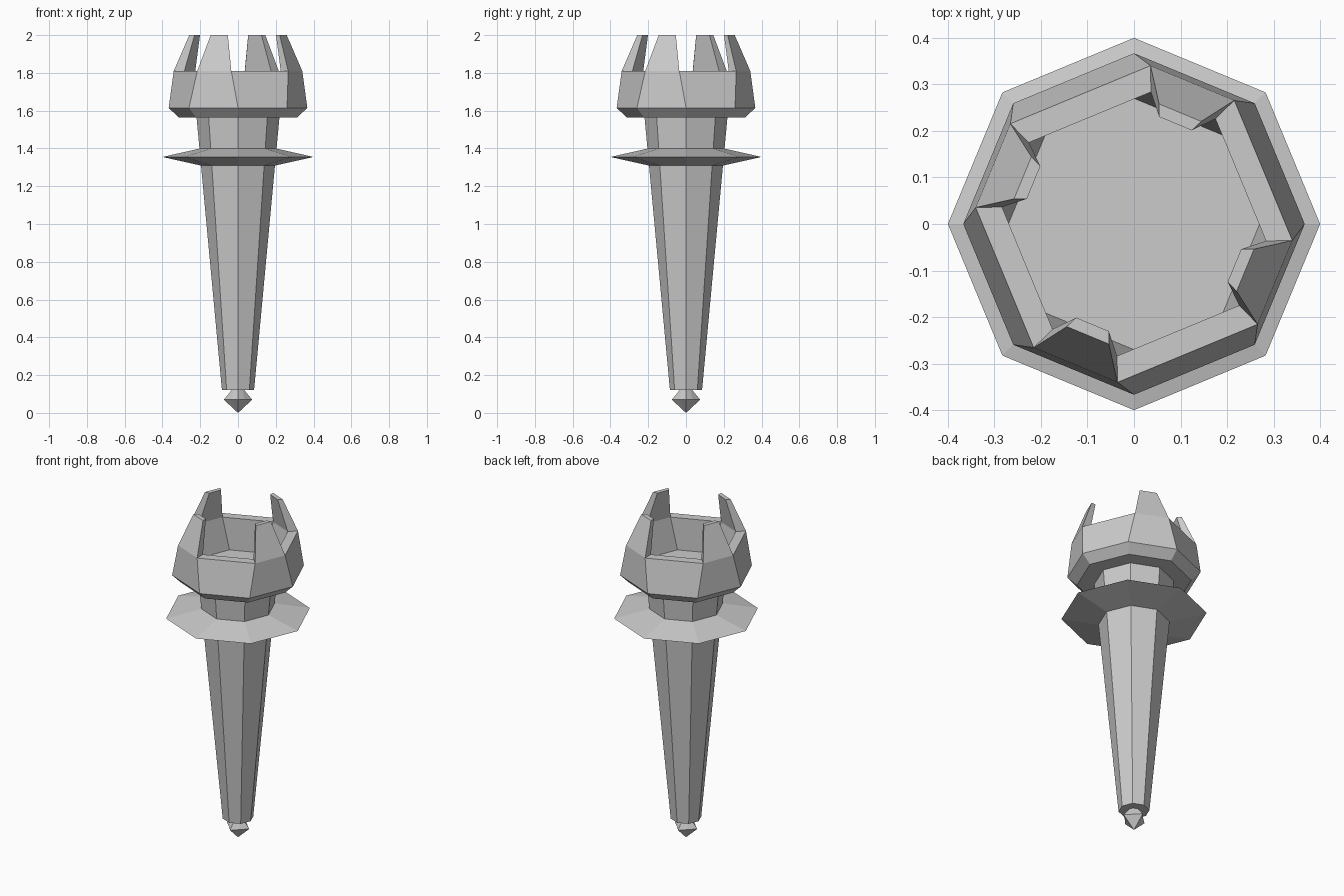
import bpy, bmesh
from math import pi, sin, cos
from mathutils import Vector

cube = bpy.data.objects.get("Cube")
if cube:
    bpy.data.objects.remove(cube, do_unlink=True)

grey = bpy.data.materials.new("plain grey")
grey.use_nodes = True
grey.diffuse_color = (0.6, 0.6, 0.6, 1)
grey.node_tree.nodes["Principled BSDF"].inputs["Base Color"].default_value = (0.6, 0.6, 0.6, 1)


def octagon(r, z, diagonal=None):
    """Eight points with corners on the axes; the diagonal corners may differ."""
    radii = (r, diagonal or r)
    return [Vector((radii[i % 2] * cos(i * pi / 4), radii[i % 2] * sin(i * pi / 4), z))
            for i in range(8)]


def from_prong_frame(k, out, side, z):
    """Point given by its distance outwards and sideways from prong k's centre line."""
    a = pi / 8 + pi / 4 + k * pi / 2
    return Vector((out * cos(a) - side * sin(a), out * sin(a) + side * cos(a), z))


def rim_ring(out, side, z):
    """Octagon with alternating short and long sides; prongs stand on the short ones."""
    pts = [from_prong_frame(k, out, s * side, z) for k in range(4) for s in (-1, 1)]
    return pts[-1:] + pts[:-1]


def loft(rings, cap=True, closed=False):
    bm = bmesh.new()
    loops = [[bm.verts.new(p) for p in ring] for ring in rings]
    pairs = list(zip(loops, loops[1:]))
    if closed:
        pairs.append((loops[-1], loops[0]))
    bands = [[bm.faces.new((a[i], a[(i + 1) % 8], b[(i + 1) % 8], b[i])) for i in range(8)]
             for a, b in pairs]
    if cap and not closed:
        bm.faces.new(loops[0][::-1])
        bm.faces.new(loops[-1])
    return bm, bands


def finish(name, bm):
    bmesh.ops.remove_doubles(bm, verts=bm.verts, dist=0.0001)
    bmesh.ops.recalc_face_normals(bm, faces=bm.faces)
    mesh = bpy.data.meshes.new(name)
    bm.to_mesh(mesh)
    bm.free()
    mesh.materials.append(grey)
    obj = bpy.data.objects.new(name, mesh)
    bpy.context.collection.objects.link(obj)
    return obj


# Tapered handle running up into the cup
finish("handle", loft([octagon(0.085, 0.12), octagon(0.22, 1.57)])[0])

# Pointed pommel
pommel, _ = loft([octagon(0.0, 0.0), octagon(0.075, 0.07, 0.051), octagon(0.03, 0.125)], cap=False)
finish("pommel", pommel)

# Sharp-edged guard ring
finish("guard", loft([octagon(0.19, 1.308), octagon(0.4, 1.355), octagon(0.2, 1.4)], closed=True)[0])

# Hollow cup: underside, bevel, wall, rim, inner wall and floor
cup, bands = loft([
    octagon(0.315, 1.565),
    octagon(0.367, 1.615),
    rim_ring(0.328, 0.0975, 1.81),
    rim_ring(0.276, 0.075, 1.81),
    octagon(0.27, 1.615),
])

# Four tapered prongs drawn up from the short rim sides
prong_bases = [bands[2][i] for i in range(1, 8, 2)]
for face in bmesh.ops.extrude_discrete_faces(cup, faces=prong_bases)["faces"]:
    centre = face.calc_center_median()
    k = min(range(4), key=lambda n: (from_prong_frame(n, 0.3, 0, 1.81) - centre).length)
    outward = from_prong_frame(k, 1, 0, 0)
    sideways = from_prong_frame(k, 0, 1, 0)
    for v in face.verts:
        is_outer = v.co.dot(outward) > 0.3
        sign = 1 if v.co.dot(sideways) > 0 else -1
        out, side = (0.259, 0.049) if is_outer else (0.2335, 0.038)
        v.co = from_prong_frame(k, out, sign * side, 2.0)
finish("cup", cup)
